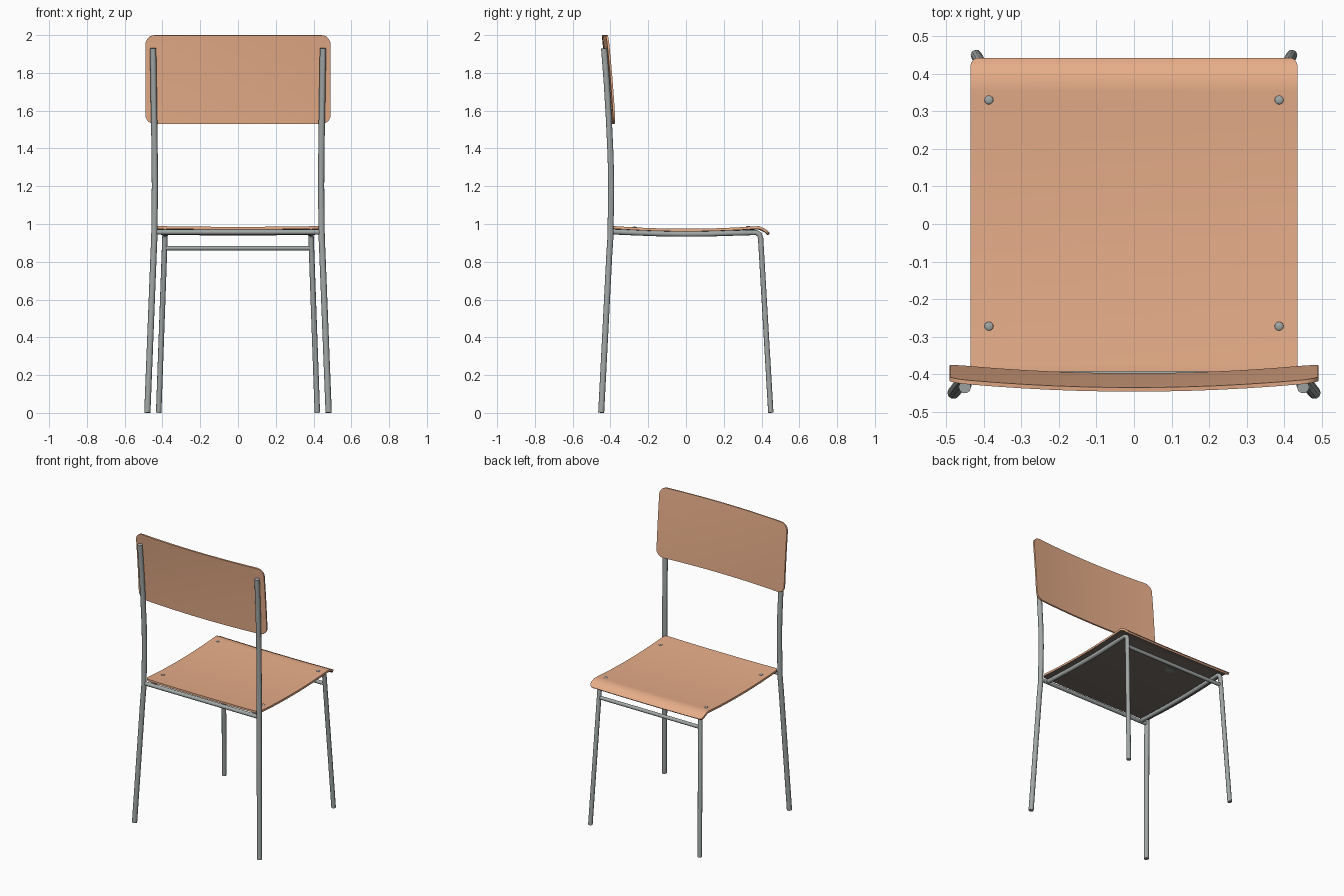
import bpy, bmesh, math

if "Cube" in bpy.data.objects:
    bpy.data.objects.remove(bpy.data.objects["Cube"])


def material(name, rgb):
    m = bpy.data.materials.new(name)
    m.diffuse_color = (*rgb, 1)
    m.use_nodes = True
    m.node_tree.nodes["Principled BSDF"].inputs["Base Color"].default_value = m.diffuse_color
    return m


WOOD = material("warm wood", (0.80, 0.42, 0.25))
STEEL = material("grey steel", (0.36, 0.39, 0.385))
DARK = material("dark underside", (0.18, 0.15, 0.135))
LABEL = material("dull label", (0.23, 0.25, 0.23))


def activate(ob):
    bpy.ops.object.select_all(action='DESELECT')
    ob.select_set(True)
    bpy.context.view_layer.objects.active = ob


def tube(name, pts, r):
    """Round capped steel tube along a list of points."""
    cu = bpy.data.curves.new(name, 'CURVE')
    cu.dimensions = '3D'
    cu.bevel_depth = r
    cu.bevel_resolution = 3
    cu.use_fill_caps = True
    sp = cu.splines.new('POLY')
    sp.points.add(len(pts) - 1)
    for p, co in zip(sp.points, pts):
        p.co = (*co, 1)
    cu.materials.append(STEEL)
    ob = bpy.data.objects.new(name, cu)
    bpy.context.collection.objects.link(ob)
    activate(ob)
    bpy.ops.object.convert(target='MESH')
    bpy.ops.object.shade_smooth_by_angle(angle=math.radians(50))
    return ob


def rounded_rows(lo, hi, half, r, mid=8, n=5):
    """(position, half width) rows of a rectangle with rounded corners."""
    arc = [(r * (1 - math.cos(a)), half - r + r * math.sin(a))
           for a in (i * math.pi / 2 / n for i in range(n + 1))]
    rows = [(lo + d, w) for d, w in arc]
    rows += [(lo + r + (hi - lo - 2 * r) * i / mid, half) for i in range(1, mid)]
    return rows + [(hi - d, w) for d, w in reversed(arc)]


def panel(name, rows, surface, thick, mats, cols=12):
    """Bent sheet with thickness; surface(x, t) gives each point."""
    bm = bmesh.new()
    grid = [[bm.verts.new(surface(w * (2 * i / cols - 1), t)) for i in range(cols + 1)]
            for t, w in rows]
    for a, b in zip(grid, grid[1:]):
        for i in range(cols):
            bm.faces.new((a[i], a[i + 1], b[i + 1], b[i]))
    me = bpy.data.meshes.new(name)
    bm.to_mesh(me)
    bm.free()
    for m in mats:
        me.materials.append(m)
    ob = bpy.data.objects.new(name, me)
    bpy.context.collection.objects.link(ob)
    activate(ob)
    mod = ob.modifiers.new("thickness", 'SOLIDIFY')
    mod.thickness = thick
    mod.offset = -1
    mod.material_offset = len(mats) - 1
    bpy.ops.object.modifier_apply(modifier=mod.name)
    bpy.ops.object.shade_smooth_by_angle(angle=math.radians(40))
    return ob


# Seat: dished sheet, front edge rolled down
def seat_z(x, y):
    z = 0.971 + 0.014 * min(1, (y / 0.38) ** 2) + 0.004 * (x / 0.435) ** 2
    if y > 0.38:
        z -= 0.034 * ((y - 0.38) / 0.06) ** 2
    return z


panel("seat", rounded_rows(-0.393, 0.442, 0.435, 0.022, 24),
      lambda x, y: (x, y, seat_z(x, y)), 0.014, [WOOD, DARK])


# Backrest: leaning, curved sheet (front side faces the seat)
def back_point(x, z):
    t = (z - 1.53) / 0.47
    y = -0.397 - 0.026 * t - 0.012 * t * t + 0.024 * (x / 0.49) ** 2
    return (-x, y, z)


panel("backrest", rounded_rows(1.53, 2.0, 0.49, 0.05),
      back_point, 0.011, [WOOD])

for s, side in ((1, "right"), (-1, "left")):
    # Rear leg continuing up as the backrest post
    tube("rear_leg_" + side, [(s * x, y, z) for x, y, z in (
        (0.48, -0.449, 0.001), (0.447, -0.406, 0.84), (0.443, -0.400, 0.93),
        (0.440, -0.396, 1.20), (0.441, -0.399, 1.35), (0.444, -0.408, 1.55),
        (0.447, -0.420, 1.75), (0.450, -0.434, 1.93))], 0.0165)
    # Front leg bending into the side rail under the seat
    tube("front_leg_" + side, [(s * x, y, z) for x, y, z in (
        (0.42, 0.449, 0.001), (0.387, 0.395, 0.925), (0.386, 0.389, 0.944),
        (0.386, 0.372, 0.955), (0.387, 0.25, 0.952), (0.387, 0.12, 0.948),
        (0.387, 0.0, 0.947), (0.387, -0.15, 0.949), (0.387, -0.28, 0.954),
        (0.387, -0.395, 0.959))], 0.0145)
    # Screw heads on the seat
    for y, end in ((0.33, "front"), (-0.272, "rear")):
        bpy.ops.mesh.primitive_uv_sphere_add(
            segments=12, ring_count=8, radius=0.012,
            location=(s * 0.386, y, seat_z(0.386, y)))
        ob = bpy.context.object
        ob.name = "screw_%s_%s" % (end, side)
        ob.scale.z = 0.4
        ob.data.materials.append(STEEL)
        bpy.ops.object.shade_smooth()

# Cross bars
tube("rear_crossbar", [(-0.44, -0.398, 0.957), (0.44, -0.398, 0.957)], 0.0135)
tube("front_crossbar", [(-0.388, 0.397, 0.872), (0.388, 0.397, 0.872)], 0.0125)

# Small plate under the seat
bpy.ops.mesh.primitive_cube_add(size=1, location=(-0.11, 0.22, seat_z(-0.11, 0.22) - 0.015))
ob = bpy.context.object
ob.name = "underside_plate"
ob.scale = (0.07, 0.05, 0.005)
ob.data.materials.append(LABEL)
